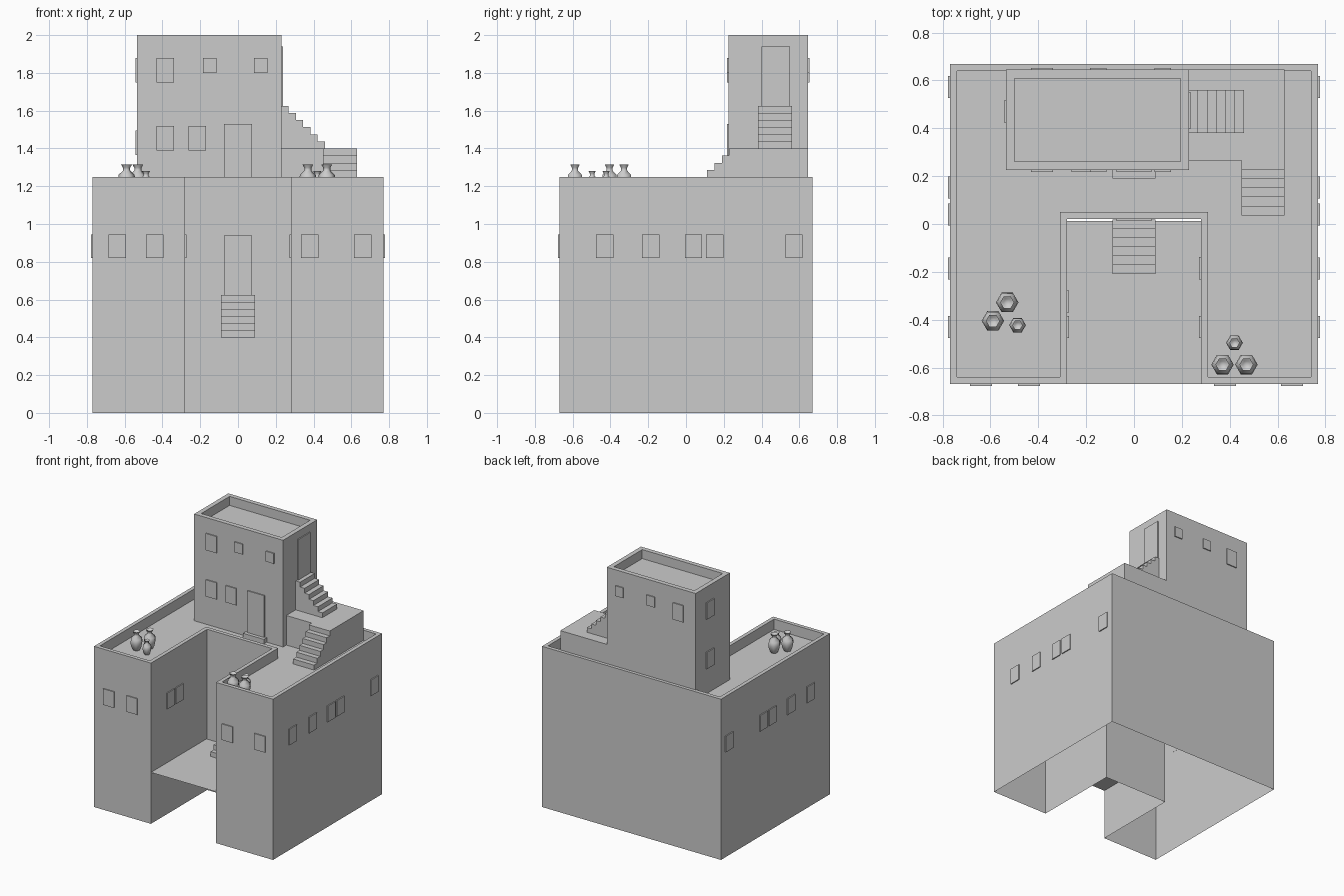
import bpy, bmesh, math
from mathutils import Vector

if "Cube" in bpy.data.objects:
    bpy.data.objects.remove(bpy.data.objects["Cube"])


def finish(name, bm):
    bmesh.ops.recalc_face_normals(bm, faces=bm.faces)
    me = bpy.data.meshes.new(name)
    bm.to_mesh(me)
    bm.free()
    ob = bpy.data.objects.new(name, me)
    bpy.context.collection.objects.link(ob)
    return ob


def inset(poly, t):
    """Mitred inset of an axis-aligned counter-clockwise outline."""
    pts = [Vector(p) for p in poly]
    out = []
    for i, p in enumerate(pts):
        a = (p - pts[i - 1]).normalized()
        b = (pts[(i + 1) % len(pts)] - p).normalized()
        out.append(p + t * Vector((-a.y - b.y, a.x + b.x)))
    return out


def walled_block(name, outline, z0, top, deck, t):
    """Open-bottomed walls with a parapet around a sunken roof."""
    bm = bmesh.new()
    inner = inset(outline, t)
    rings = [[bm.verts.new((p[0], p[1], z)) for p in poly]
             for poly, z in ((outline, z0), (outline, top), (inner, top), (inner, deck))]
    n = len(outline)
    for lo, hi in zip(rings, rings[1:]):
        for i in range(n):
            j = (i + 1) % n
            bm.faces.new((lo[i], lo[j], hi[j], hi[i]))
    bm.faces.new(rings[-1])
    return finish(name, bm)


def prism(name, pts, offset):
    """Extrude a flat outline of 3D points along an offset."""
    bm = bmesh.new()
    face = bm.faces.new([bm.verts.new(p) for p in pts])
    ext = bmesh.ops.extrude_face_region(bm, geom=[face], use_keep_orig=True)
    vs = [g for g in ext["geom"] if isinstance(g, bmesh.types.BMVert)]
    bmesh.ops.translate(bm, verts=vs, vec=offset)
    return finish(name, bm)


def box(name, x0, x1, y0, y1, z0, z1):
    return prism(name, [(x0, y0, z0), (x1, y0, z0), (x1, y1, z0), (x0, y1, z0)], (0, 0, z1 - z0))


def stairs(name, foot, run, across, n, tread, rise):
    """Solid flight climbing from foot along run; across is the width vector."""
    prof = [(0, 0)]
    for i in range(n):
        prof += [(i * tread, (i + 1) * rise), ((i + 1) * tread, (i + 1) * rise)]
    prof.append((n * tread, 0))
    f, r = Vector(foot), Vector(run)
    return prism(name, [f + r * d + Vector((0, 0, h)) for d, h in prof], Vector(across))


def panel(name, axis, at, side, a0, a1, z0, z1, out=0.008):
    """Shallow raised panel on a wall; axis is the wall normal, side its sign."""
    lo, hi = sorted((at - side * 0.001, at + side * out))
    if axis == 'x':
        return box(name, lo, hi, a0, a1, z0, z1)
    return box(name, a0, a1, lo, hi, z0, z1)


DECK = 1.17
RISE = 0.0375

# U-shaped lower building and courtyard floor
u_shape = [(-.77, -.67), (-.28, -.67), (-.28, .02), (.28, .02),
           (.28, -.67), (.77, -.67), (.77, .67), (-.77, .67)]
walled_block("lower_building", u_shape, 0, 1.25, DECK, .03)
bm = bmesh.new()
bm.faces.new([bm.verts.new((x, y, .4)) for x, y in
              ((-.28, -.67), (.28, -.67), (.28, .012), (-.28, .012))])
finish("courtyard_floor", bm)

# upper tower
walled_block("tower", [(-.535, .225), (.23, .225), (.23, .645), (-.535, .645)],
             DECK, 2.0, 1.93, .036)

# stair landing beside the tower
prism("landing", [(x, y, DECK) for x, y in
                  ((.23, .265), (.45, .265), (.45, .228), (.63, .228), (.63, .645), (.23, .645))],
      (0, 0, 1.4 - DECK))

# three flights of stairs
stairs("courtyard_stairs", (-.09, -.21, .4), (0, 1, 0), (.18, 0, 0), 6, .0383, RISE)
stairs("roof_stairs", (.45, .035, DECK), (0, 1, 0), (.18, 0, 0), 5, .0386, .0385)
stairs("tower_stairs", (.46, .38, 1.4), (-1, 0, 0), (0, .18, 0), 6, .0383, RISE)

# doors and doorstep
panel("courtyard_door", 'y', .02, -1, -.073, .073, .6, .94)
panel("tower_front_door", 'y', .225, -1, -.073, .073, DECK, 1.53)
panel("tower_side_door", 'x', .23, 1, .4, .55, 1.6, 1.94)
box("doorstep", -.09, .09, .19, .226, DECK, DECK + .035)

# lower building windows
for x in (-.64, -.44, .38, .66):
    panel("front_window", 'y', -.67, -1, x - .046, x + .046, .82, .945)
for s in (-1, 1):
    for y in (-.43, -.187, .04, .152, .572):
        panel("side_window", 'x', s * .77, s, y - .046, y + .046, .82, .945)
for s, ys in ((-1, (-.43, -.325)), (1, (-.43, -.185))):
    for y in ys:
        panel("courtyard_window", 'x', s * .28, -s, y - .046, y + .046, .82, .945)

# tower windows
for x in (-.385, -.215):
    panel("tower_low_window", 'y', .225, -1, x - .046, x + .046, 1.39, 1.52)
for wall, s in ((.225, -1), (.645, 1)):
    for x, w, z0 in ((-.385, .046, 1.75), (-.15, .035, 1.8), (.12, .035, 1.8)):
        panel("tower_high_window", 'y', wall, s, x - w, x + w, z0, 1.88)
for z0 in (1.365, 1.75):
    panel("tower_side_window", 'x', -.535, -1, .425, .517, z0, z0 + .13)

# six-sided clay pots on the roof
profile = [(.0, 0), (.5, 0), (.85, .2), (1, .42), (.9, .62), (.4, .78), (.4, .88), (.62, 1), (.35, .94), (0, .86)]
for x, y, r, h in ((-.53, -.328, .047, .145), (-.59, -.405, .047, .145), (-.487, -.423, .035, .11),
                   (.42, -.497, .035, .11), (.37, -.588, .047, .145), (.47, -.588, .047, .145)):
    bm = bmesh.new()
    vs = [bm.verts.new((x + a * r, y, DECK + b * h)) for a, b in profile]
    es = [bm.edges.new(p) for p in zip(vs, vs[1:])]
    bmesh.ops.spin(bm, geom=vs + es, cent=(x, y, 0), axis=(0, 0, 1),
                   angle=math.tau, steps=6, use_merge=True)
    bmesh.ops.remove_doubles(bm, verts=bm.verts, dist=1e-4)
    pot = finish("pot", bm)
    bpy.ops.object.select_all(action='DESELECT')
    pot.select_set(True)
    bpy.context.view_layer.objects.active = pot
    bpy.ops.object.shade_smooth_by_angle(angle=math.radians(62))
